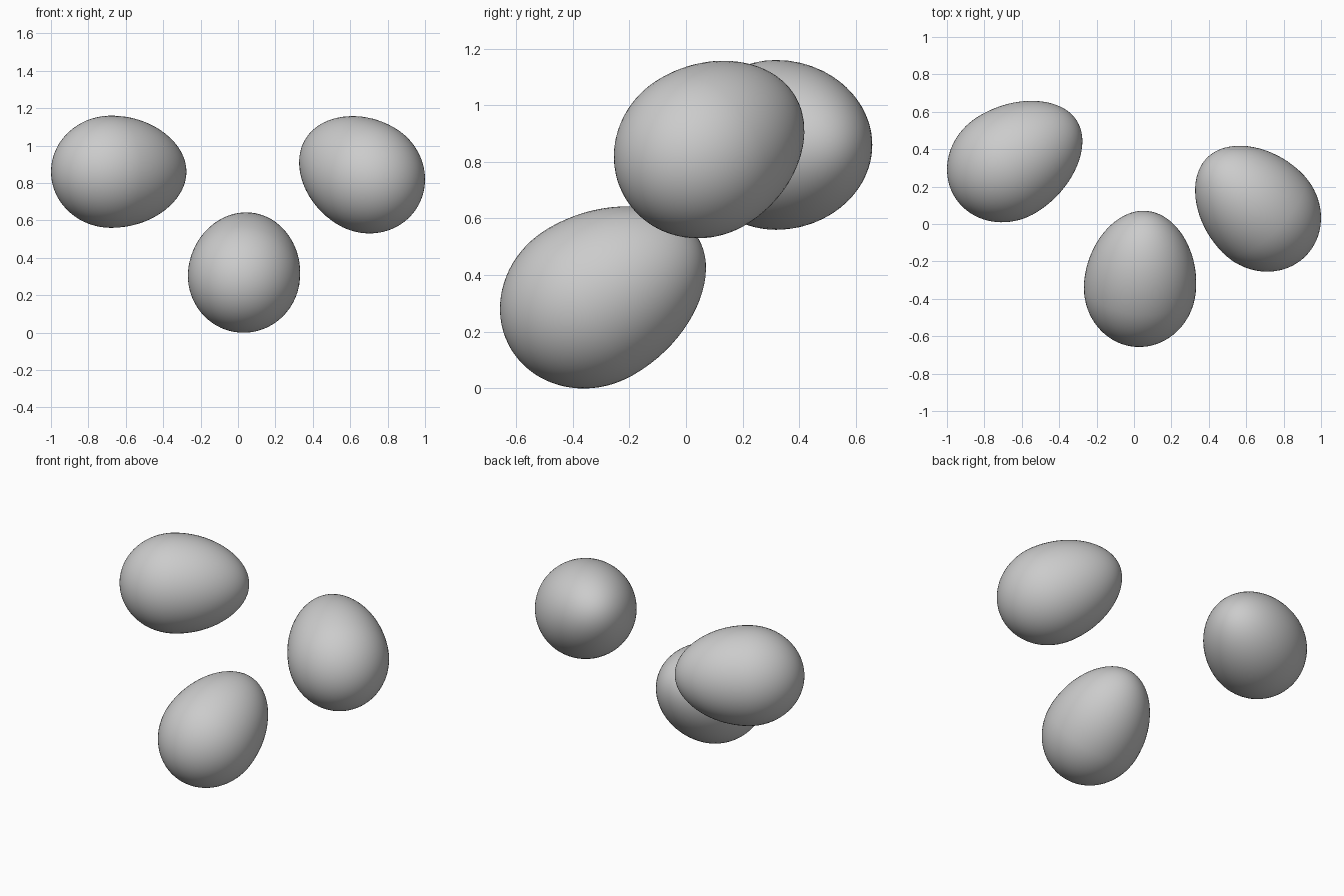
import bpy
import bmesh
from mathutils import Vector

cube = bpy.data.objects.get("Cube")
if cube:
    bpy.data.objects.remove(cube, do_unlink=True)

# Shell colour
shell = bpy.data.materials.new("grey_shell")
shell.use_nodes = True
grey = (0.6, 0.6, 0.6, 1.0)
shell.diffuse_color = grey
shell.node_tree.nodes["Principled BSDF"].inputs["Base Color"].default_value = grey

RADIUS, BLUNT, TIP, TAPER = 0.30, 0.33, 0.44, 0.06


def make_egg(name, centre, axis):
    """Sphere stretched into an egg whose narrow end points along axis."""
    bm = bmesh.new()
    bmesh.ops.create_uvsphere(bm, u_segments=64, v_segments=40, radius=1)
    for v in bm.verts:
        t = v.co.z
        width = RADIUS * (1 - TAPER * max(t, 0) ** 2)
        v.co = (v.co.x * width, v.co.y * width, t * (TIP if t > 0 else BLUNT))
    for f in bm.faces:
        f.smooth = True
    mesh = bpy.data.meshes.new(name)
    bm.to_mesh(mesh)
    bm.free()
    mesh.materials.append(shell)
    egg = bpy.data.objects.new(name, mesh)
    egg.location = centre
    egg.rotation_euler = Vector(axis).to_track_quat("Z", "Y").to_euler()
    bpy.context.collection.objects.link(egg)


# Three floating eggs, each tilted its own way
make_egg("right_egg", (-0.678, 0.318, 0.86), (0.835, 0.525, 0))
make_egg("left_egg", (0.687, 0.058, 0.835), (-0.65, 0.65, 0.4))
make_egg("front_egg", (0.032, -0.335, 0.307), (0.08, 0.86, 0.5))
